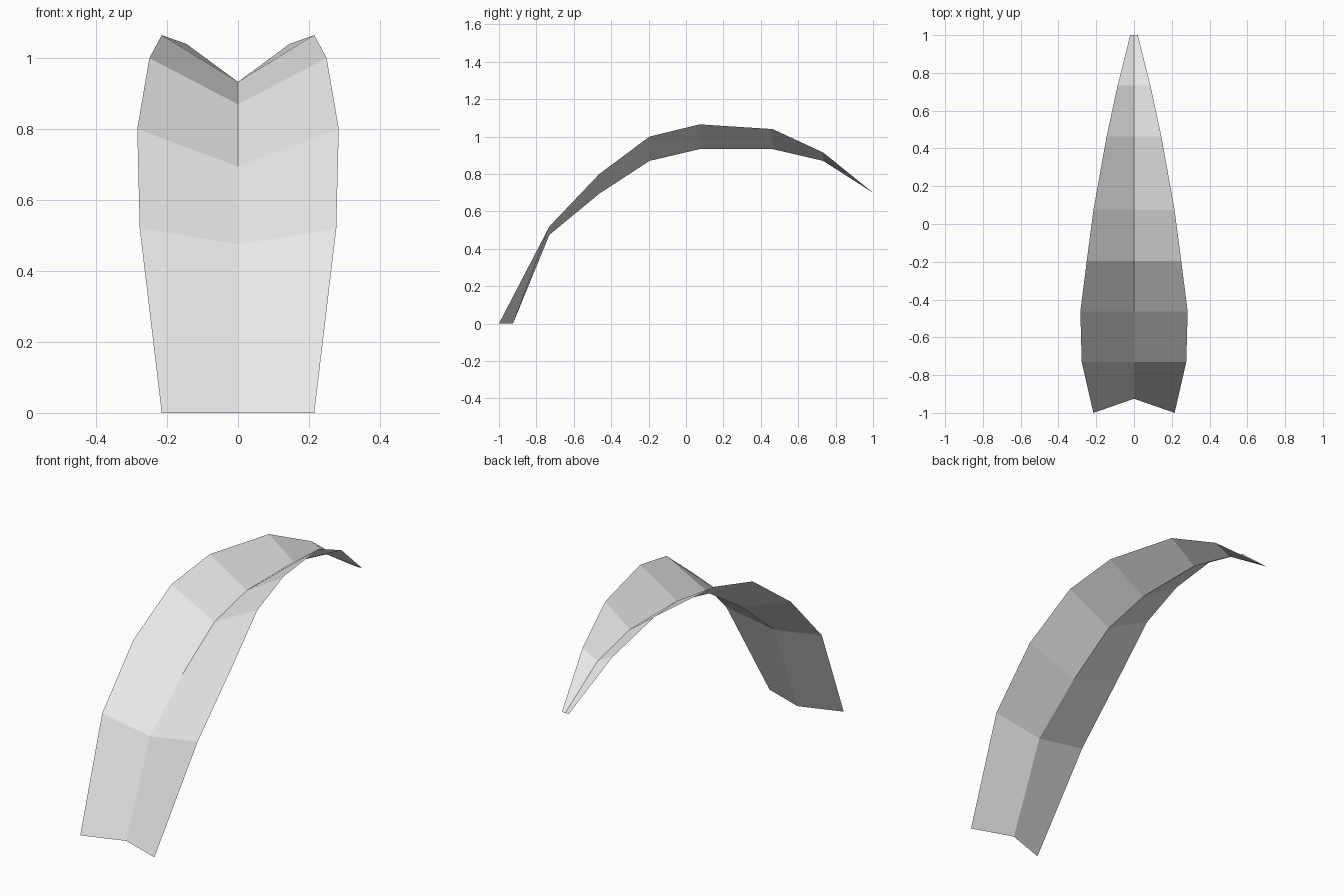
import bpy
import bmesh

# Remove only the default cube
cube = bpy.data.objects.get("Cube")
if cube:
    bpy.data.objects.remove(cube, do_unlink=True)

# Plain pale grey material
grey = bpy.data.materials.new("pale_grey")
grey.use_nodes = True
colour = (0.8, 0.8, 0.8, 1.0)
grey.diffuse_color = colour
grey.node_tree.nodes["Principled BSDF"].inputs["Base Color"].default_value = colour

# Stations from base to tip: midrib y, midrib z, rim half width, rim y, rim z
stations = [
    (-0.925, 0.0, 0.215, -1.0, 0.0),
    (-0.73, 0.475, 0.277, -0.73, 0.52),
    (-0.463, 0.695, 0.284, -0.463, 0.80),
    (-0.195, 0.87, 0.25, -0.195, 1.0),
    (0.073, 0.933, 0.215, 0.073, 1.065),
    (0.463, 0.933, 0.145, 0.463, 1.04),
    (0.733, 0.87, 0.087, 0.733, 0.915),
    (1.0, 0.70, 0.02, 1.0, 0.70),
]

# Left half of the folded blade, one quad between neighbouring stations
bm = bmesh.new()
rows = [(bm.verts.new((0, my, mz)), bm.verts.new((w, ry, rz)))
        for my, mz, w, ry, rz in stations]
for (m0, r0), (m1, r1) in zip(rows, rows[1:]):
    bm.faces.new((m0, r0, r1, m1))
mesh = bpy.data.meshes.new("leaf_blade")
bm.to_mesh(mesh)
bm.free()
mesh.materials.append(grey)

leaf = bpy.data.objects.new("leaf_blade", mesh)
bpy.context.scene.collection.objects.link(leaf)

# Right half, joined along the midrib
mirror = leaf.modifiers.new("right_half", 'MIRROR')
mirror.use_axis = (True, False, False)
mirror.use_clip = True
mirror.merge_threshold = 0.001
